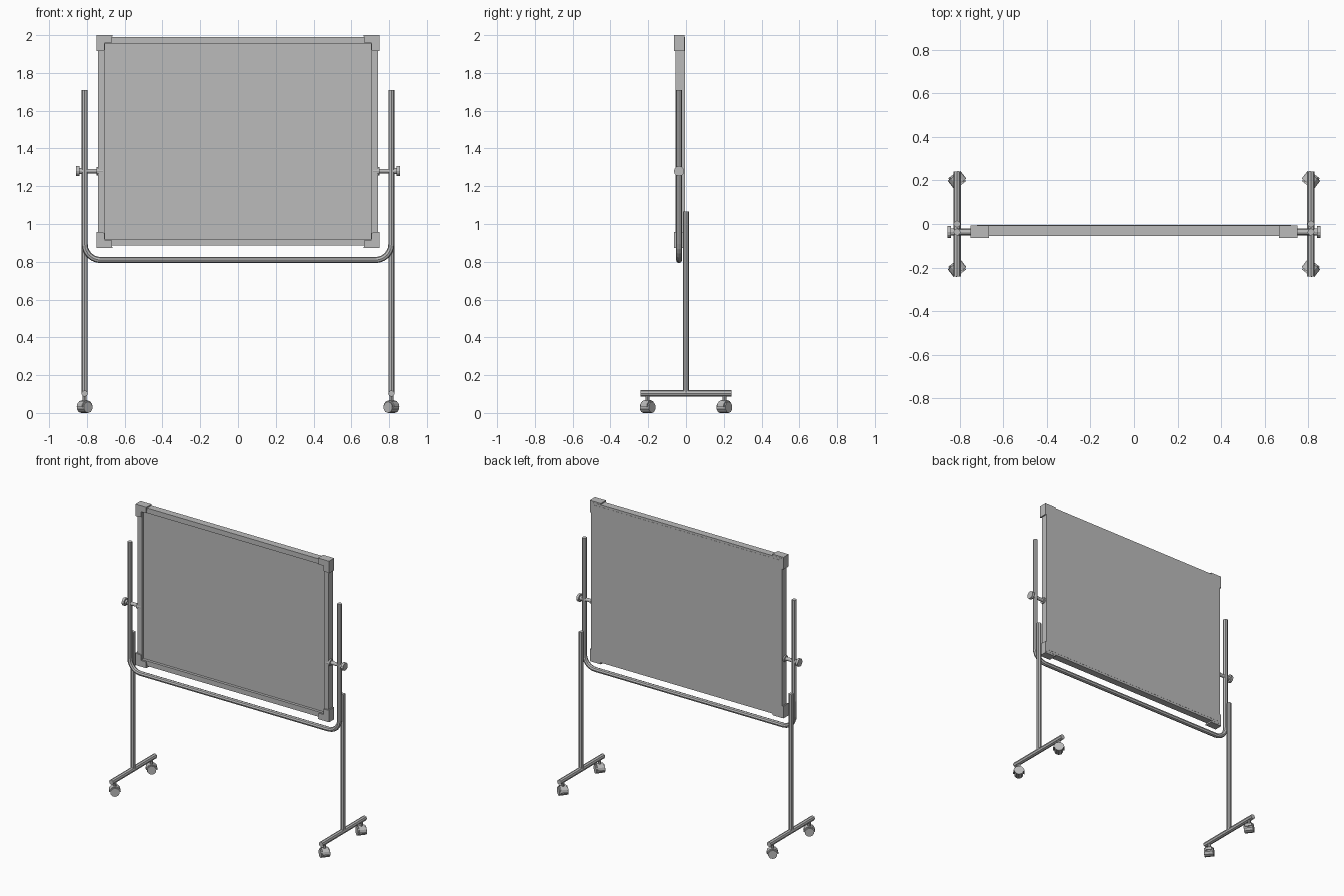
import bpy, bmesh
from math import pi, sin, cos, radians
from mathutils import Matrix, Vector

if "Cube" in bpy.data.objects:
    bpy.data.objects.remove(bpy.data.objects["Cube"], do_unlink=True)

grey = bpy.data.materials.new("plain grey")
grey.use_nodes = True
colour = (0.5, 0.5, 0.5, 1)
grey.diffuse_color = colour
grey.node_tree.nodes["Principled BSDF"].inputs["Base Color"].default_value = colour


def finish(name, bm):
    bmesh.ops.recalc_face_normals(bm, faces=bm.faces)
    mesh = bpy.data.meshes.new(name)
    bm.to_mesh(mesh)
    bm.free()
    mesh.materials.append(grey)
    ob = bpy.data.objects.new(name, mesh)
    bpy.context.scene.collection.objects.link(ob)
    return ob


def box(name, x0, x1, y0, y1, z0, z1):
    bm = bmesh.new()
    size = Vector((x1 - x0, y1 - y0, z1 - z0))
    mid = Vector((x0 + x1, y0 + y1, z0 + z1)) / 2
    bmesh.ops.create_cube(bm, size=1, matrix=Matrix.Translation(mid) @ Matrix.Diagonal(size).to_4x4())
    return finish(name, bm)


def rod(name, a, b, radius, sides=8):
    """Cylinder running from point a to point b."""
    a, b = Vector(a), Vector(b)
    turn = (b - a).to_track_quat("Z", "Y").to_matrix().to_4x4()
    bm = bmesh.new()
    bmesh.ops.create_cone(bm, cap_ends=True, segments=sides, radius1=radius, radius2=radius,
                          depth=(b - a).length, matrix=Matrix.Translation((a + b) / 2) @ turn)
    return finish(name, bm)


def prism(name, outline, depth, matrix):
    """Extrude an outline in local XY along local Z, centred, then place it."""
    bm = bmesh.new()
    face = bm.faces.new([bm.verts.new((u, v, -depth / 2)) for u, v in outline])
    new = bmesh.ops.extrude_face_region(bm, geom=[face])["geom"]
    bmesh.ops.translate(bm, vec=(0, 0, depth), verts=[g for g in new if isinstance(g, bmesh.types.BMVert)])
    bmesh.ops.transform(bm, matrix=matrix, verts=bm.verts)
    return finish(name, bm)


TUBE, POST_X, BOARD_Y = 0.016, 0.812, -0.037

# Writing panel, set back inside its frame
box("board_panel", -0.72, 0.72, -0.036, -0.005, 0.9, 1.975)
for label, z0, z1 in (("bottom", 0.885, 0.92), ("top", 1.955, 1.99)):
    box(label + "_rail", -0.74, 0.74, -0.055, -0.006, z0, z1)
for label, s in (("left", 1), ("right", -1)):
    box(label + "_rail", min(s * 0.705, s * 0.74), max(s * 0.705, s * 0.74),
        -0.055, -0.006, 0.92, 1.955)

# Corner caps: L shapes wrapped over the frame
ell = [(0, 0), (0.085, 0), (0.08, 0.043), (0.043, 0.043), (0.043, 0.08), (0, 0.085)]
upright = Matrix.Rotation(pi / 2, 4, "X")
for side, sx in (("left", 1), ("right", -1)):
    for level, z, sz in (("top", 2.0, -1), ("bottom", 0.873, 1)):
        outline = [(sx * (0.75 - u), z + sz * v) for u, v in ell]
        prism(f"{side}_{level}_corner_cap", outline, 0.057,
              Matrix.Translation((0, -0.0355, 0)) @ upright)

# U-shaped carrying tube with rounded bends
bend, low, high = 0.085, 0.809, 1.71
half = [(POST_X, high)]
for i in range(7):
    a = i * pi / 12
    half.append((POST_X - bend + bend * cos(a), low + bend - bend * sin(a)))
path = half + [(-x, z) for x, z in reversed(half)]
curve = bpy.data.curves.new("u_path", "CURVE")
curve.dimensions = "3D"
curve.bevel_depth = TUBE
curve.bevel_resolution = 2
curve.use_fill_caps = True
spline = curve.splines.new("POLY")
spline.points.add(len(path) - 1)
for point, (x, z) in zip(spline.points, path):
    point.co = (x, BOARD_Y, z, 1)
helper = bpy.data.objects.new("u_path", curve)
bpy.context.scene.collection.objects.link(helper)
bpy.context.view_layer.update()
tube_mesh = bpy.data.meshes.new_from_object(helper.evaluated_get(bpy.context.evaluated_depsgraph_get()))
bpy.data.objects.remove(helper, do_unlink=True)
bm = bmesh.new()
bm.from_mesh(tube_mesh)
for face in bm.faces:
    face.smooth = False
    face.material_index = 0
bmesh.ops.remove_doubles(bm, verts=bm.verts, dist=0.0001)
finish("u_tube", bm)

# Stand, pivots and casters on each side
for side, s in (("left", 1), ("right", -1)):
    x = s * POST_X
    rod(side + "_post", (x, 0, 0.1), (x, 0, 1.065), TUBE)
    rod(side + "_foot", (x, -0.242, 0.103), (x, 0.242, 0.103), 0.017)

    # Pivot pin with outer knob and inner flange
    for part, a, b, r in (("pivot_pin", 0.73, 0.85, 0.012), ("pivot_knob", 0.84, 0.857, 0.027),
                          ("knob_collar", 0.826, 0.84, 0.016), ("pivot_flange", 0.738, 0.75, 0.022),
                          ("pivot_socket", 0.715, 0.738, 0.0195)):
        rod(f"{side}_{part}", (s * a, BOARD_Y, 1.28), (s * b, BOARD_Y, 1.28), r, 12)

    # Casters, swivelled outward
    axle = Vector((sin(radians(38)), s * cos(radians(38)), 0))
    for end, y in (("front", -0.203), ("back", 0.203)):
        name = f"{side}_{end}_caster"
        hub = Vector((x, y, 0.03))
        rod(name + "_stem", (x, y, 0.05), (x, y, 0.1), 0.011)
        rod(name + "_wheel", hub - axle * 0.03, hub + axle * 0.03, 0.03, 10)
        roll = Vector((-axle.y, axle.x, 0))
        frame = Matrix((roll, Vector((0, 0, 1)), axle)).transposed().to_4x4()
        hood = [(0.037 * cos(i * pi / 6), 0.037 * sin(i * pi / 6)) for i in range(7)]
        prism(name + "_hood", hood, 0.044, Matrix.Translation(hub) @ frame)
